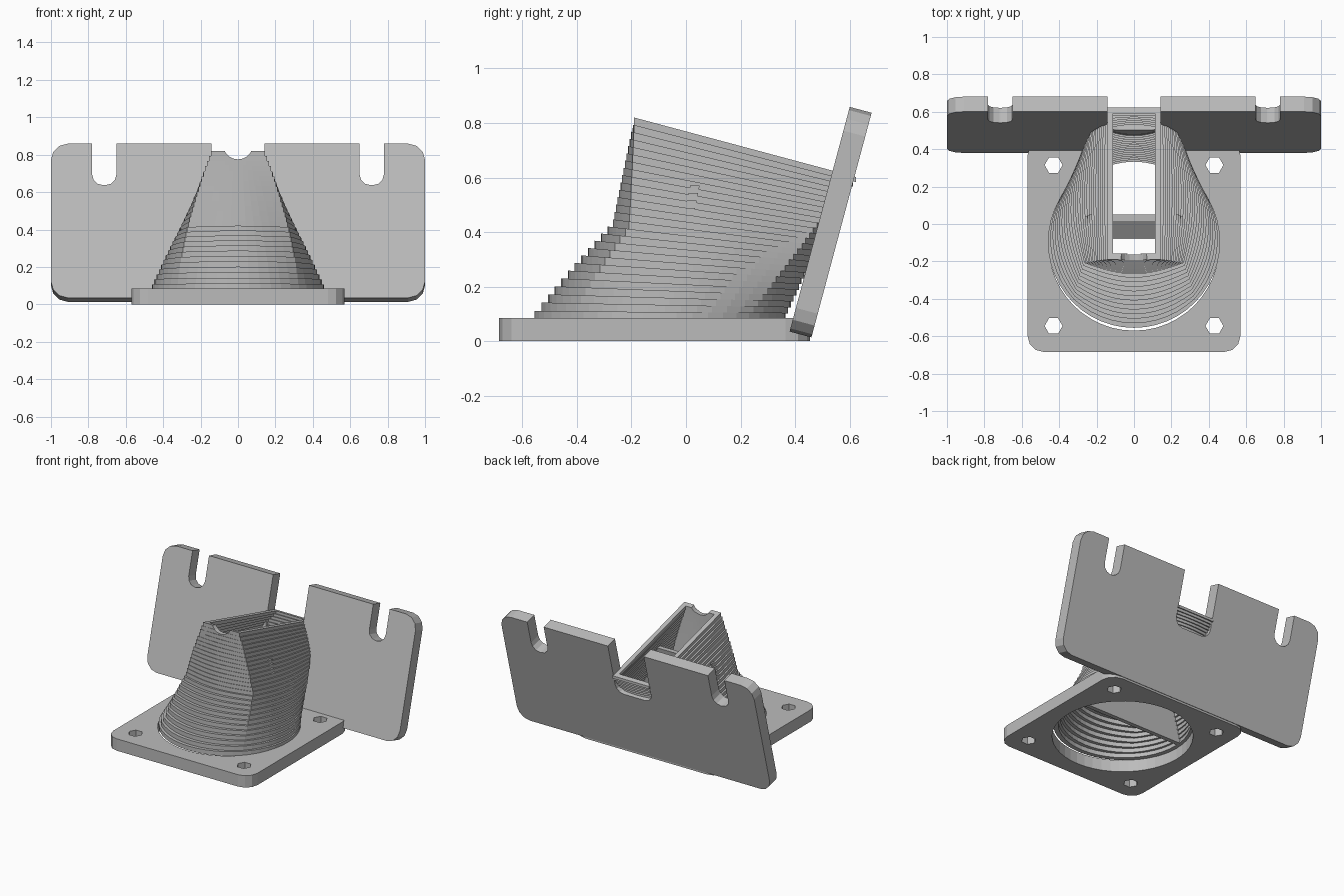
import bpy, bmesh, math
from mathutils import Matrix, Vector

cube = bpy.data.objects.get("Cube")
if cube:
    bpy.data.objects.remove(cube)

grey = bpy.data.materials.new("plastic_grey")
grey.use_nodes = True
COLOR = (0.5, 0.5, 0.5, 1)
grey.diffuse_color = COLOR
grey.node_tree.nodes["Principled BSDF"].inputs["Base Color"].default_value = COLOR


def finish(name, bm, matrix=None):
    bmesh.ops.recalc_face_normals(bm, faces=bm.faces[:])
    mesh = bpy.data.meshes.new(name)
    bm.to_mesh(mesh)
    bm.free()
    mesh.materials.append(grey)
    obj = bpy.data.objects.new(name, mesh)
    bpy.context.scene.collection.objects.link(obj)
    if matrix:
        obj.matrix_world = matrix
    return obj


def rounded(corners, steps=3):
    """Closed outline with an arc of the given radius at each corner."""
    pts = []
    for i, (x, y, r) in enumerate(corners):
        p = Vector((x, y))
        if not r:
            pts.append(p)
            continue
        d1 = (Vector(corners[i - 1][:2]) - p).normalized()
        d2 = (Vector(corners[(i + 1) % len(corners)][:2]) - p).normalized()
        c = p + r * (d1 + d2)
        for k in range(steps + 1):
            a = math.pi / 2 * k / steps
            pts.append(c - r * (d2 * math.cos(a) + d1 * math.sin(a)))
    return pts


def circle(x, y, r, n):
    return [Vector((x + r * math.cos(math.tau * k / n), y + r * math.sin(math.tau * k / n)))
            for k in range(n)]


def slab(name, loops, thickness, matrix=None):
    """Flat plate from an outer outline and optional hole outlines."""
    bm = bmesh.new()
    for loop in loops:
        vs = [bm.verts.new((p.x, p.y, 0)) for p in loop]
        for a, b in zip(vs, vs[1:] + vs[:1]):
            bm.edges.new((a, b))
    bmesh.ops.triangle_fill(bm, edges=bm.edges[:], use_beauty=True, normal=(0, 0, 1))
    top = bmesh.ops.extrude_face_region(bm, geom=bm.faces[:])["geom"]
    bmesh.ops.translate(bm, vec=(0, 0, thickness),
                        verts=[v for v in top if isinstance(v, bmesh.types.BMVert)])
    return finish(name, bm, matrix)


# Square base with the fan opening and four screw holes
X, Y0, Y1 = 0.57, -0.685, 0.455
MID = (Y0 + Y1) / 2
outline = rounded([(-X, Y0, .09), (X, Y0, .09), (X, Y1, .09), (-X, Y1, .09)])
holes = [circle(sx * .43, MID + sy * .43, .048, 6) for sx in (-1, 1) for sy in (-1, 1)]
slab("base_plate", [outline, circle(0, MID, .455, 48)] + holes, .085)

# Leaning mounting plate with two screw slots and a centre notch
H = 0.853
half = [(1, 0, .09), (1, H, .09), (.78, H, 0), (.78, H - .23, .06),
        (.65, H - .23, .06), (.65, H, 0), (.142, H, 0), (.142, H - .38, .06)]
outline = rounded(half + [(-x, v, r) for x, v, r in reversed(half)])
lean = math.radians(15)
place = Matrix.Translation((0, .46, .0135)) @ Matrix.Rotation(math.pi / 2 - lean, 4, 'X')
slab("mounting_plate", [outline], .083, place)

# Stepped duct, changing from a round inlet to a long tilted slot
LAYERS, SEG, WALL = 27, 48, 0.032


def width(t):
    return .46 - .315 * t


def ring(bm, t, level, inset):
    w = width(t) - inset
    front = (-.555 + .285 * t / .45 if t < .45 else -.27 + .08 * (t - .45) / .55) + inset
    back = .365 + .258 * t - inset
    vs = []
    for k in range(SEG):
        a = math.tau * k / SEG
        c, s = math.cos(a), math.sin(a)
        m = 1 - t + t / max(abs(c), abs(s))
        y = (front + back) / 2 + s * m * (back - front) / 2
        z = .08 + .74 * level - math.tan(lean * level) * (y + .19)
        vs.append(bm.verts.new((w * c * m, y, z)))
    return vs


bm = bmesh.new()
outer, inner = [], []
for i in range(LAYERS):
    for j in (i, i + 1):
        t = i / (LAYERS - 1)
        outer.append(ring(bm, t, j / LAYERS, 0))
        inner.append(ring(bm, t, j / LAYERS, WALL))
rings = outer + inner[::-1]
for a, b in zip(rings, rings[1:] + rings[:1]):
    for k in range(SEG):
        n = (k + 1) % SEG
        bm.faces.new((a[k], a[n], b[n], b[k]))
duct = finish("air_duct", bm)

# Round scoop in the front lip of the duct
bm = bmesh.new()
bmesh.ops.create_cone(bm, cap_ends=True, segments=20, radius1=.08, radius2=.08, depth=.2)
cutter = finish("scoop_cutter", bm,
                Matrix.Translation((0, -.19, .855)) @ Matrix.Rotation(math.pi / 2, 4, 'X'))
cutter.hide_render = True
cutter.hide_viewport = True
cut = duct.modifiers.new("scoop", 'BOOLEAN')
cut.operation = 'DIFFERENCE'
cut.solver = 'EXACT'
cut.object = cutter

# Leaning divider inside the duct, ribbed on its front face
RIBS = 18
bm = bmesh.new()
for i in range(RIBS):
    s0, s1 = i / RIBS, (i + 1) / RIBS
    w = width(.66 * s1) - .015
    vs = []
    for s in (s0, s1):
        z = .08 + .49 * s
        back = -.05 + .1 * s
        front = -.08 + .1 * s0
        vs.append([bm.verts.new(p) for p in
                   ((-w, front, z), (w, front, z), (w, back, z), (-w, back, z))])
    lo, hi = vs
    bm.faces.new(lo[::-1])
    bm.faces.new(hi)
    for k in range(4):
        n = (k + 1) % 4
        bm.faces.new((lo[k], lo[n], hi[n], hi[k]))
finish("duct_divider", bm)
